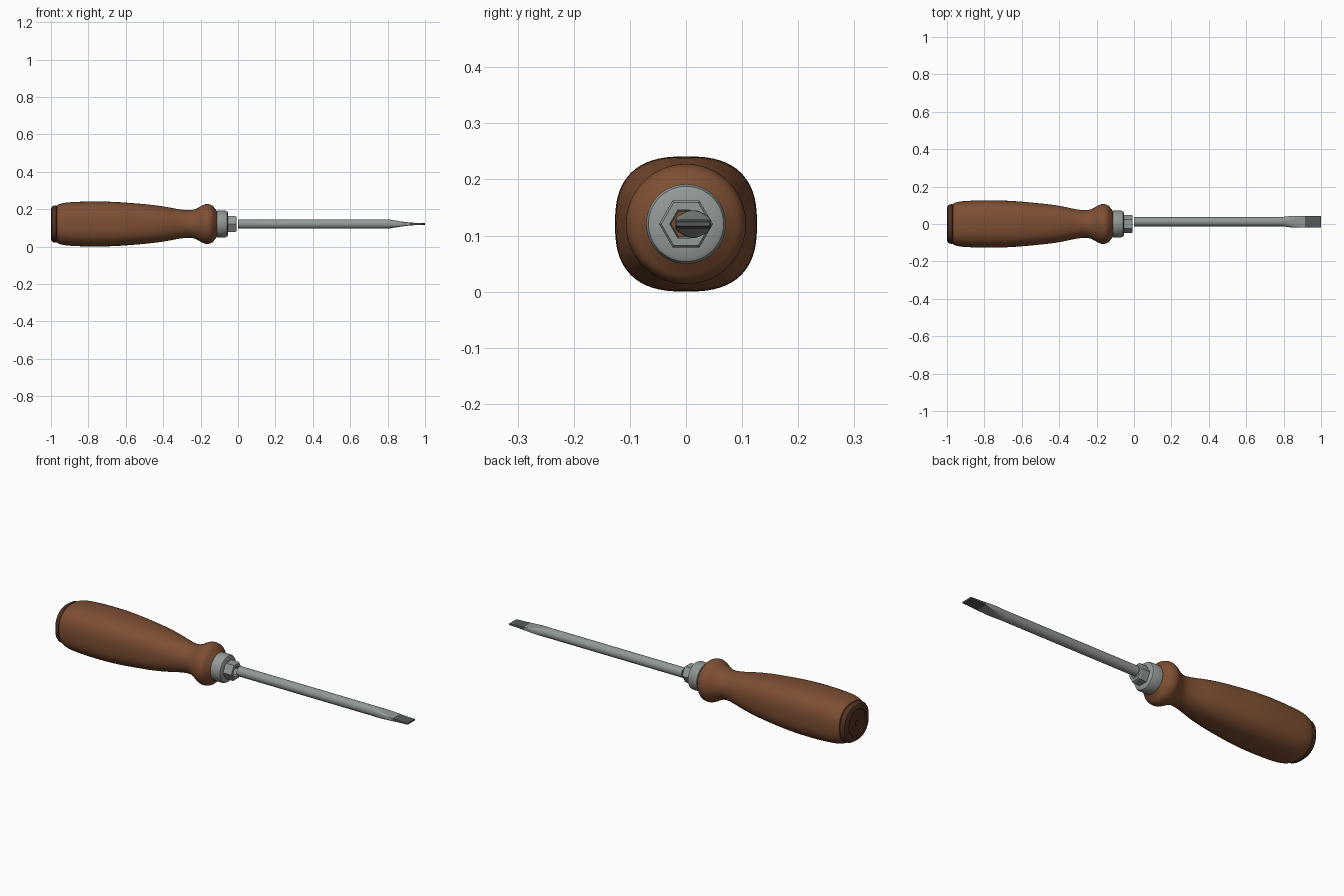
import bpy, bmesh, math

if "Cube" in bpy.data.objects:
    bpy.data.objects.remove(bpy.data.objects["Cube"])

AXIS_Z = 0.1205


def material(name, rgb):
    m = bpy.data.materials.new(name)
    m.diffuse_color = (*rgb, 1)
    m.use_nodes = True
    m.node_tree.nodes["Principled BSDF"].inputs["Base Color"].default_value = m.diffuse_color
    return m


WOOD = material("brown wood", (0.21, 0.078, 0.033))
CAP = material("dark brown cap", (0.085, 0.033, 0.017))
METAL = material("grey metal", (0.29, 0.32, 0.31))
TIP = material("dark steel tip", (0.095, 0.105, 0.105))


def smooth_stations(pts, steps=5):
    """Catmull-Rom through the stations"""
    out = []
    for i in range(len(pts) - 1):
        p = [pts[max(0, min(len(pts) - 1, i + k))] for k in (-1, 0, 1, 2)]
        for s in range(steps):
            t = s / steps
            out.append(tuple(0.5 * (2 * b + (c - a) * t + (2 * a - 5 * b + 4 * c - d) * t * t
                                    + (3 * b - a - 3 * c + d) * t ** 3)
                             for a, b, c, d in zip(*p)))
    return out + [pts[-1]]


def loft(name, stations, mats, sides=64, y=0.0, hollow=False, rule=None, angle=30):
    """Skin superellipse rings along x; a station is (x, half_y, half_z, exponent)"""
    bm = bmesh.new()
    rings = []
    for x, ry, rz, n in stations:
        ring = []
        for k in range(sides):
            a = 2 * math.pi * k / sides
            c, s = math.cos(a), math.sin(a)
            ring.append(bm.verts.new((x, y + ry * math.copysign(abs(c) ** (2 / n), c),
                                      AXIS_Z + rz * math.copysign(abs(s) ** (2 / n), s))))
        rings.append(ring)
    pairs = list(zip(rings, rings[1:]))
    if hollow:
        pairs.append((rings[-1], rings[0]))
    else:
        bm.faces.new(rings[0])
        bm.faces.new(rings[-1])
    for r0, r1 in pairs:
        for k in range(sides):
            j = (k + 1) % sides
            bm.faces.new((r0[k], r0[j], r1[j], r1[k]))
    bmesh.ops.recalc_face_normals(bm, faces=bm.faces)
    if rule:
        for f in bm.faces:
            f.material_index = rule(f.calc_center_median())
    me = bpy.data.meshes.new(name)
    bm.to_mesh(me)
    bm.free()
    for m in mats:
        me.materials.append(m)
    ob = bpy.data.objects.new(name, me)
    bpy.context.collection.objects.link(ob)
    bpy.context.view_layer.objects.active = ob
    ob.select_set(True)
    bpy.ops.object.shade_smooth_by_angle(angle=math.radians(angle))
    ob.select_set(False)
    return ob


def round_rings(pts):
    return [(x, r, r, 2) for x, r in pts]


# Handle: squarish grip flowing into a round neck and flange
grip = [(-0.968, 0.108, 0.100, 2.4), (-0.95, 0.116, 0.108, 2.5), (-0.90, 0.123, 0.116, 2.6),
        (-0.78, 0.1265, 0.1205, 2.6), (-0.65, 0.123, 0.1175, 2.6), (-0.50, 0.110, 0.106, 2.5),
        (-0.40, 0.097, 0.094, 2.35), (-0.31, 0.079, 0.078, 2.15), (-0.26, 0.074, 0.074, 2),
        (-0.225, 0.081, 0.081, 2), (-0.19, 0.100, 0.100, 2), (-0.165, 0.107, 0.107, 2),
        (-0.14, 0.100, 0.100, 2), (-0.122, 0.080, 0.080, 2), (-0.108, 0.062, 0.062, 2)]
loft("handle", smooth_stations(grip), [WOOD])

# End cap with a shallow dished centre
cap = [(-0.964, 0.098, 0.092, 2.4), (-0.972, 0.106, 0.099, 2.4), (-0.985, 0.105, 0.098, 2.4),
       (-0.994, 0.100, 0.093, 2.4), (-1.0, 0.088, 0.082, 2.3), (-1.0, 0.072, 0.070, 2),
       (-0.996, 0.068, 0.066, 2), (-0.996, 0.012, 0.012, 2), (-0.990, 0.009, 0.009, 2)]
loft("end_cap", cap, [CAP])

# Hollow ferrule and hexagonal bolster
loft("ferrule", round_rings([(-0.115, 0.026), (-0.115, 0.067), (-0.111, 0.071), (-0.066, 0.071),
                             (-0.058, 0.067), (-0.054, 0.060), (-0.054, 0.026)]),
     [METAL], hollow=True)
loft("hex_bolster", round_rings([(-0.056, 0.026), (-0.056, 0.048), (-0.013, 0.048),
                                 (-0.008, 0.044), (-0.008, 0.029)]),
     [METAL], sides=6, hollow=True)

# Shaft, flattening into a flat blade with a dark tip
blade = [(0.0, 0.025, 0.025, 2), (0.79, 0.025, 0.025, 2), (0.81, 0.027, 0.0235, 2.3),
         (0.845, 0.031, 0.018, 3.5), (0.88, 0.0315, 0.0125, 6), (0.914, 0.0315, 0.0085, 12),
         (0.955, 0.031, 0.0055, 14), (1.0, 0.0305, 0.004, 14)]
loft("shaft_and_blade", blade, [METAL, TIP], sides=48, y=0.0125,
     rule=lambda c: int(c.x > 0.914))
